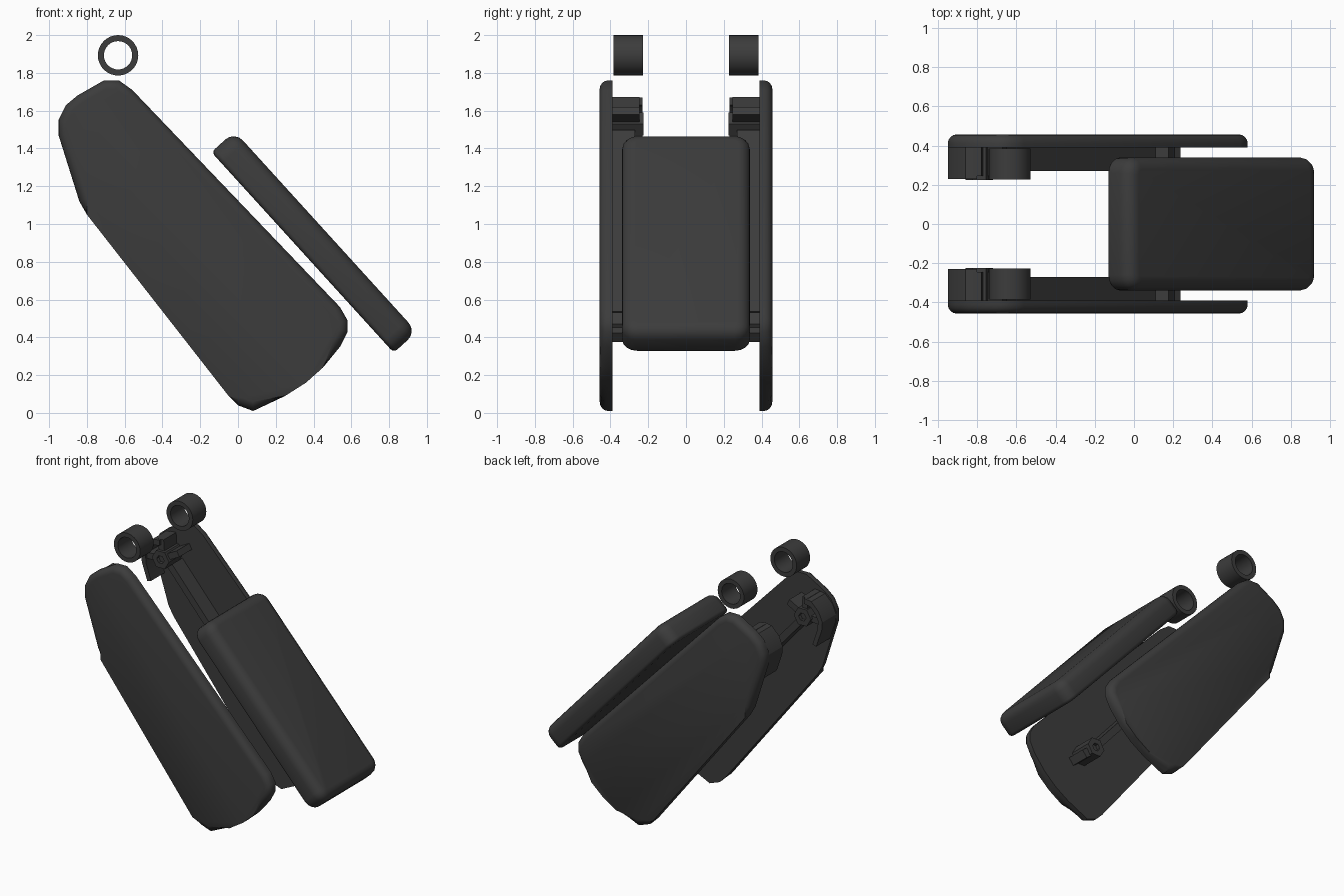
import bpy, bmesh, math
from mathutils import Matrix, Vector

if "Cube" in bpy.data.objects:
    bpy.data.objects.remove(bpy.data.objects["Cube"])

grey = bpy.data.materials.new("charcoal")
grey.diffuse_color = (0.045, 0.045, 0.045, 1)
grey.use_nodes = True
grey.node_tree.nodes["Principled BSDF"].inputs["Base Color"].default_value = grey.diffuse_color


def finish(bm, name, angle=35):
    bmesh.ops.recalc_face_normals(bm, faces=bm.faces)
    me = bpy.data.meshes.new(name)
    bm.to_mesh(me)
    bm.free()
    ob = bpy.data.objects.new(name, me)
    bpy.context.collection.objects.link(ob)
    me.materials.append(grey)
    bpy.context.view_layer.objects.active = ob
    ob.select_set(True)
    bpy.ops.object.shade_smooth_by_angle(angle=math.radians(angle))
    ob.select_set(False)
    return ob


def prism(bm, pts, y0, y1):
    """Extrude an x,z outline between two y values; returns the y1 edges."""
    a = [bm.verts.new((x, y0, z)) for x, z in pts]
    b = [bm.verts.new((x, y1, z)) for x, z in pts]
    n = len(pts)
    for i in range(n):
        bm.faces.new((a[i], a[(i + 1) % n], b[(i + 1) % n], b[i]))
    bm.faces.new(a)
    return list(bm.faces.new(b).edges)


def circle(cx, cz, r, n, start=0.0):
    return [(cx + r * math.cos(start + math.tau * i / n),
             cz + r * math.sin(start + math.tau * i / n)) for i in range(n)]


def tube(bm, cx, cz, ro, ri, y0, y1, n):
    rings = [[bm.verts.new((x, y, z)) for x, z in circle(cx, cz, r, n)]
             for r, y in ((ro, y0), (ro, y1), (ri, y1), (ri, y0))]
    for k in range(4):
        a, b = rings[k], rings[(k + 1) % 4]
        for i in range(n):
            j = (i + 1) % n
            bm.faces.new((a[i], a[j], b[j], b[i]))


def bar(bm, p, q, width, y0, y1):
    """Straight rib from p to q in the x,z plane."""
    p, q = Vector(p), Vector(q)
    d = (q - p).normalized()
    s = Vector((-d.y, d.x)) * width / 2
    prism(bm, [tuple(v) for v in (p + s, q + s, q - s, p - s)], y0, y1)


outline = [(-0.71, 1.76), (-0.63, 1.76), (-0.56, 1.71), (0.54, 0.56), (0.58, 0.49),
           (0.58, 0.43), (0.54, 0.35), (0.45, 0.24), (0.36, 0.16), (0.25, 0.09),
           (0.08, 0.01), (0.0, 0.04), (-0.05, 0.09), (-0.80, 1.05), (-0.84, 1.12),
           (-0.95, 1.47), (-0.95, 1.55), (-0.91, 1.63), (-0.85, 1.68)]
rim = [(-0.80, 1.67), (-0.86, 1.66), (-0.92, 1.60), (-0.95, 1.53), (-0.945, 1.47),
       (-0.90, 1.34), (-0.87, 1.35), (-0.91, 1.47), (-0.915, 1.53), (-0.89, 1.58),
       (-0.85, 1.62), (-0.80, 1.63)]
top_hub, low_hub = (-0.79, 1.53), (0.14, 0.47)

for side, s in (("left", -1), ("right", 1)):
    # side panel, rounded on the outer face
    bm = bmesh.new()
    edges = prism(bm, outline, s * 0.39, s * 0.457)
    bmesh.ops.bevel(bm, geom=edges, offset=0.045, segments=4, profile=0.5,
                    affect='EDGES', clamp_overlap=True)
    finish(bm, side + "_panel", 40)

    # hinge ring above the panel
    bm = bmesh.new()
    tube(bm, -0.635, 1.893, 0.107, 0.075, s * 0.228, s * 0.385, 32)
    finish(bm, side + "_ring")

    # mounting frame on the inner face: curved rim, hex hubs, rail and ribs
    bm = bmesh.new()
    prism(bm, rim, s * 0.23, s * 0.40)
    for c in (top_hub, low_hub):
        tube(bm, c[0], c[1], 0.07, 0.03, s * 0.225, s * 0.40, 6)
        prism(bm, circle(c[0], c[1], 0.04, 6), s * 0.25, s * 0.40)
    bar(bm, (-0.745, 1.48), (0.09, 0.52), 0.05, s * 0.27, s * 0.40)
    for q in ((-0.80, 1.67), (-0.93, 1.52), (-0.66, 1.60)):
        d = (Vector(q) - Vector(top_hub)).normalized() * 0.06
        bar(bm, Vector(top_hub) + d, q, 0.045, s * 0.245, s * 0.40)
    bar(bm, (0.18, 0.43), (0.22, 0.40), 0.06, s * 0.25, s * 0.40)
    finish(bm, side + "_mount", 25)

# slanted backrest cushion: rounded slab
bm = bmesh.new()
bmesh.ops.create_cube(bm, size=1)
bmesh.ops.scale(bm, vec=(1.435, 0.68, 0.165), verts=bm.verts)
corner = [e for e in bm.edges
          if abs((e.verts[0].co - e.verts[1].co).normalized().z) > 0.9]
bmesh.ops.bevel(bm, geom=corner, offset=0.08, segments=4, profile=0.5, affect='EDGES')
for sign, off in ((1, 0.065), (-1, 0.025)):
    loop = [e for e in bm.edges if all(v.co.z * sign > 0.08 for v in e.verts)]
    bmesh.ops.bevel(bm, geom=loop, offset=off, segments=4, profile=0.5, affect='EDGES')
angle = math.atan2(0.99, 0.90)
bmesh.ops.transform(bm, verts=bm.verts, matrix=Matrix.Translation((0.403, 0, 0.905)) @
                    Matrix.Rotation(angle, 4, 'Y'))
finish(bm, "backrest_cushion", 50)
